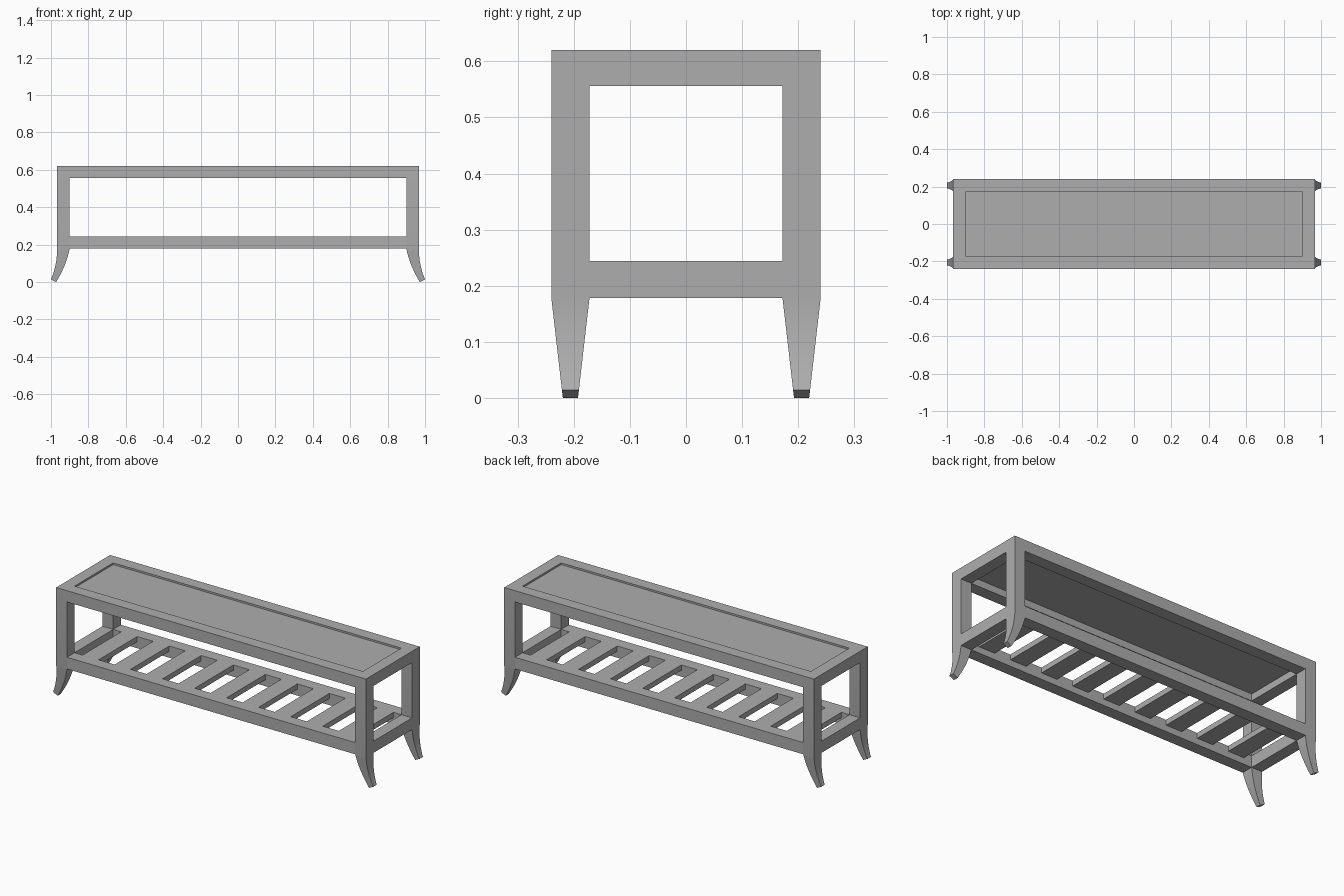
import bpy, bmesh
from mathutils import Vector

if "Cube" in bpy.data.objects:
    bpy.data.objects.remove(bpy.data.objects["Cube"])

grey = bpy.data.materials.new("plain grey")
grey.diffuse_color = (0.42, 0.42, 0.42, 1)
grey.use_nodes = True
grey.node_tree.nodes["Principled BSDF"].inputs["Base Color"].default_value = grey.diffuse_color

# Main dimensions
X_IN, X_OUT = 0.90, 0.967
Y_IN, Y_OUT = 0.172, 0.24
TOP, APRON = 0.62, 0.556
SHELF_TOP, SHELF_BOTTOM = 0.244, 0.178


def finish(bm, name):
    bmesh.ops.recalc_face_normals(bm, faces=bm.faces)
    mesh = bpy.data.meshes.new(name)
    bm.to_mesh(mesh)
    bm.free()
    mesh.materials.append(grey)
    ob = bpy.data.objects.new(name, mesh)
    bpy.context.collection.objects.link(ob)
    return ob


def box(name, x0, x1, y0, y1, z0, z1):
    bm = bmesh.new()
    bmesh.ops.create_cube(bm, size=1)
    for v in bm.verts:
        v.co = ((x0 + x1) / 2 + v.co.x * (x1 - x0),
                (y0 + y1) / 2 + v.co.y * (y1 - y0),
                (z0 + z1) / 2 + v.co.z * (z1 - z0))
    return finish(bm, name)


def bezier(a, b, c, t):
    return Vector(a) * (1 - t) ** 2 + Vector(b) * 2 * t * (1 - t) + Vector(c) * t * t


def leg(name, sx, sy):
    """Square post that flares outward and tapers into the foot."""
    outer = [Vector((X_OUT, TOP))]
    inner = [Vector((X_IN, TOP))]
    steps = 10
    for i in range(steps + 1):
        t = i / steps
        outer.append(bezier((X_OUT, 0.178), (X_OUT, 0.09), (1.0, 0.014), t))
        inner.append(bezier((X_IN, 0.178), (0.917, 0.09), (0.972, 0.0), t))
    yc = (Y_IN + Y_OUT) / 2

    def half(z):
        return 0.0135 + 0.0205 * min(1, z / 0.178)

    bm = bmesh.new()
    rings = []
    for o, n in zip(outer, inner):
        rings.append([bm.verts.new((sx * p.x, sy * (yc + s * half(p.y)), p.y))
                      for p, s in ((o, -1), (o, 1), (n, 1), (n, -1))])
    for a, b in zip(rings, rings[1:]):
        for k in range(4):
            j = (k + 1) % 4
            bm.faces.new((a[k], a[j], b[j], b[k]))
    bm.faces.new(rings[0])
    bm.faces.new(rings[-1])
    ob = finish(bm, name)
    bpy.ops.object.select_all(action='DESELECT')
    ob.select_set(True)
    bpy.context.view_layer.objects.active = ob
    bpy.ops.object.shade_smooth_by_angle(angle=0.5)


# Four legs
for sx, side in ((-1, "left"), (1, "right")):
    for sy, end in ((-1, "front"), (1, "back")):
        leg(f"{end}_{side}_leg", sx, sy)

# Seat apron and shelf frame share the same rail layout
for part, z0, z1 in (("seat", APRON, TOP), ("shelf", SHELF_BOTTOM, SHELF_TOP)):
    box(f"{part}_front_rail", -X_IN, X_IN, -Y_OUT, -Y_IN, z0, z1)
    box(f"{part}_back_rail", -X_IN, X_IN, Y_IN, Y_OUT, z0, z1)
    box(f"{part}_left_rail", -X_OUT, -X_IN, -Y_IN, Y_IN, z0, z1)
    box(f"{part}_right_rail", X_IN, X_OUT, -Y_IN, Y_IN, z0, z1)

# Slightly sunken seat panel
box("seat_panel", -X_IN, X_IN, -Y_IN, Y_IN, 0.595, 0.61)

# Nine shelf slats
for i in range(9):
    x = (i - 4) * 0.2
    box(f"shelf_slat_{i + 1}", x - 0.05, x + 0.05, -Y_IN, Y_IN,
        SHELF_TOP - 0.03, SHELF_TOP)
